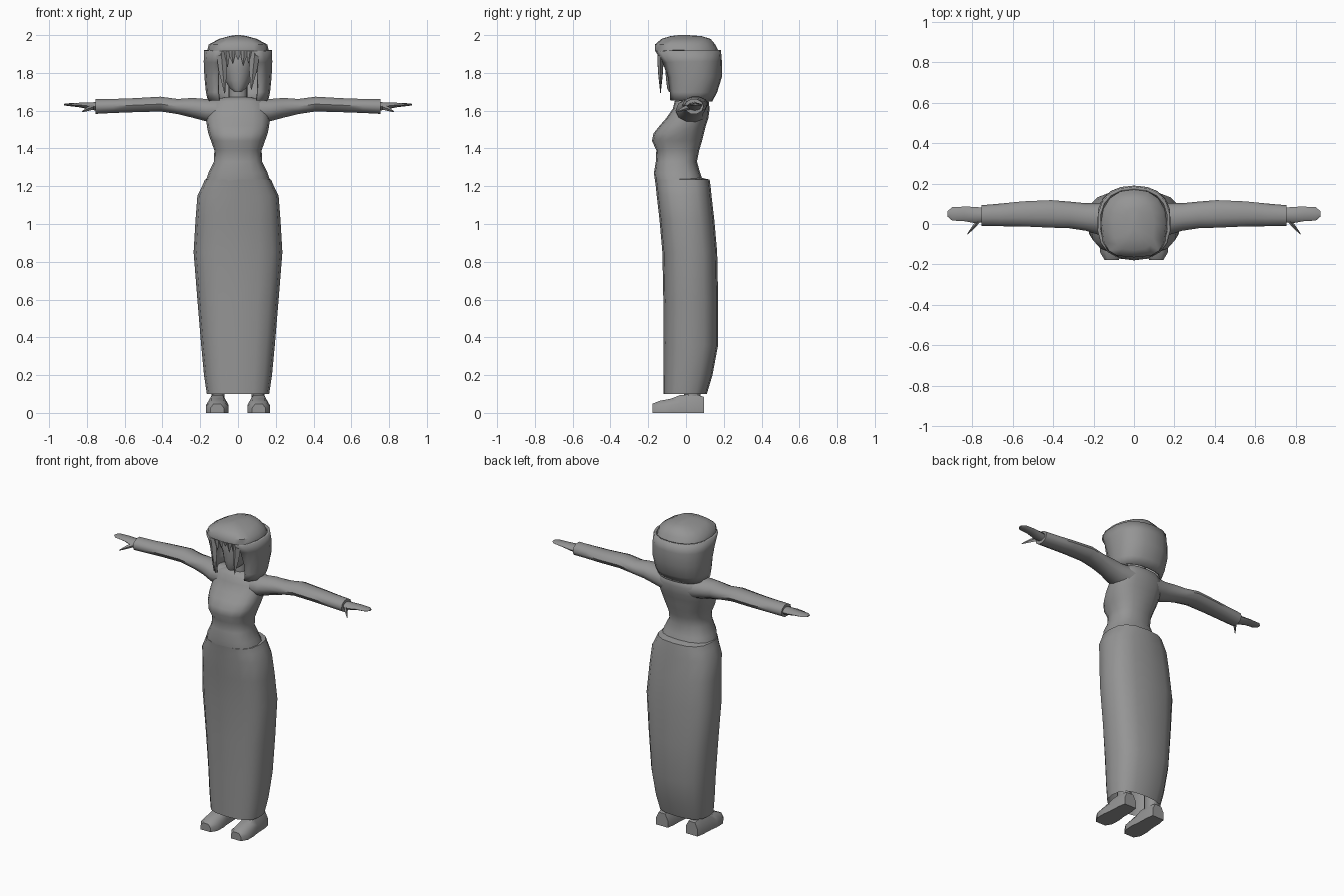
import bpy, bmesh, math
from mathutils import Vector

grey = bpy.data.materials.new("mid grey")
grey.diffuse_color = (0.3, 0.3, 0.3, 1)


def finish(name, bm, angle=50):
    bmesh.ops.recalc_face_normals(bm, faces=bm.faces)
    me = bpy.data.meshes.new(name)
    bm.to_mesh(me)
    bm.free()
    me.materials.append(grey)
    ob = bpy.data.objects.new(name, me)
    bpy.context.collection.objects.link(ob)
    bpy.ops.object.select_all(action='DESELECT')
    ob.select_set(True)
    bpy.context.view_layer.objects.active = ob
    bpy.ops.object.shade_smooth_by_angle(angle=math.radians(angle))
    return ob


def loft(name, rings, cap0=True, cap1=True, closed=True, angle=50):
    bm = bmesh.new()
    vs = [[bm.verts.new(p) for p in r] for r in rings]
    n = len(rings[0])
    for a, b in zip(vs, vs[1:]):
        for i in range(n if closed else n - 1):
            j = (i + 1) % n
            bm.faces.new((a[i], a[j], b[j], b[i]))
    if cap0:
        bm.faces.new(vs[0])
    if cap1:
        bm.faces.new(vs[-1])
    return finish(name, bm, angle)


def spow(v, e):
    return math.copysign(abs(v) ** e, v)


def level(z, hw, yf, yb, n=16, ef=0.8, eb=0.8, gap=0):
    """Horizontal ring; gap is the half-angle left open at the front."""
    pts, yc = [], (yf + yb) / 2
    for i in range(n):
        t = (gap + (2 * math.pi - 2 * gap) * i / (n - 1)) if gap else 2 * math.pi * i / n
        c, s = math.cos(t), math.sin(t)
        e = ef if c > 0 else eb
        pts.append((hw * spow(s, e), yc - (yb - yf) / 2 * spow(c, e), z))
    return pts


def section(x, yc, zc, ry, rz, n=10):
    """Ring across the arm."""
    return [(x, yc + ry * math.cos(2 * math.pi * i / n),
             zc + rz * math.sin(2 * math.pi * i / n)) for i in range(n)]


def spike(name, root, tip, w, d):
    """Tapering three-sided strand."""
    a, b = Vector(root), Vector(tip)
    m = a.lerp(b, 0.5)
    rings = []
    for p, k in ((a, 1), (m, 0.75), (b, 0.06)):
        rings.append([p + Vector((-w * k, 0, 0)), p + Vector((0, -d * k, 0)),
                      p + Vector((w * k, 0, 0)), p + Vector((0, d * k, 0))])
    return loft(name, rings)


# Long skirt, open at the hem, with a ledge at the hips
loft("skirt", [level(*r, ef=0.75, eb=0.75) for r in (
    (0.10, 0.165, -0.12, 0.11), (0.20, 0.18, -0.12, 0.14), (0.36, 0.195, -0.12, 0.17),
    (0.60, 0.215, -0.12, 0.17), (0.85, 0.235, -0.125, 0.165), (1.02, 0.225, -0.14, 0.15),
    (1.15, 0.215, -0.155, 0.135), (1.20, 0.19, -0.16, 0.13), (1.235, 0.175, -0.165, 0.125),
    (1.245, 0.14, -0.15, 0.08))], cap0=False)

# Bodice with narrow waist and full bust
loft("bodice", [level(*r) for r in (
    (1.20, 0.18, -0.16, 0.10), (1.27, 0.157, -0.17, 0.075), (1.33, 0.128, -0.16, 0.058),
    (1.39, 0.125, -0.157, 0.07), (1.44, 0.143, -0.18, 0.085), (1.48, 0.157, -0.172, 0.095),
    (1.52, 0.165, -0.14, 0.105), (1.56, 0.168, -0.105, 0.118), (1.61, 0.165, -0.07, 0.125),
    (1.65, 0.14, -0.06, 0.12), (1.672, 0.07, -0.03, 0.09))])

# Neck and face
loft("neck", [level(z, 0.05, -0.03, 0.08, 12) for z in (1.63, 1.69, 1.78)])
loft("head", [level(*r, n=14, ef=0.95, eb=0.95) for r in (
    (1.70, 0.02, -0.09, -0.04), (1.72, 0.045, -0.10, 0.04), (1.76, 0.07, -0.105, 0.10),
    (1.82, 0.088, -0.11, 0.13), (1.88, 0.095, -0.11, 0.13), (1.94, 0.085, -0.09, 0.11),
    (1.97, 0.05, -0.05, 0.07))])

# Hair hanging around the face, then the crown above it
hood = [level(*r[:4], n=17, ef=0.75, eb=0.85, gap=r[4]) for r in (
    (1.655, 0.145, -0.085, 0.125, 0.60), (1.70, 0.155, -0.09, 0.15, 0.60),
    (1.78, 0.163, -0.10, 0.175, 0.55), (1.86, 0.167, -0.125, 0.175, 0.50),
    (1.92, 0.166, -0.16, 0.17, 0.40))]
hair = loft("hair_sides", hood, False, False, closed=False)
shell = hair.modifiers.new("thickness", 'SOLIDIFY')
shell.thickness = 0.015
loft("hair_crown", [level(*r, n=16, ef=0.65, eb=0.9) for r in (
    (1.915, 0.164, -0.165, 0.172), (1.95, 0.155, -0.165, 0.155), (1.98, 0.10, -0.13, 0.13),
    (1.995, 0.045, -0.08, 0.08), (2.0, 0.01, -0.04, 0.01))], cap0=False)

# Fringe and long front locks
for i, (x, z) in enumerate(((-0.055, 1.83), (-0.028, 1.85), (0.0, 1.87), (0.028, 1.84), (0.055, 1.85))):
    spike(f"fringe_{i}", (x * 1.2, -0.14, 1.93), (x, -0.13, z), 0.02, 0.01)
for s, z in ((-1, 1.69), (1, 1.71)):
    spike("front_lock", (s * 0.09, -0.135, 1.92), (s * 0.07, -0.135, z), 0.028, 0.018)

for s, side in ((-1, "left"), (1, "right")):
    # Sleeve
    loft(side + "_sleeve", [section(s * x, *r) for x, *r in (
        (0.08, 0.03, 1.595, 0.085, 0.075), (0.17, 0.025, 1.603, 0.080, 0.062),
        (0.24, 0.035, 1.615, 0.068, 0.055), (0.32, 0.045, 1.622, 0.066, 0.042),
        (0.41, 0.05, 1.635, 0.068, 0.041), (0.55, 0.05, 1.629, 0.062, 0.039),
        (0.66, 0.045, 1.625, 0.056, 0.039), (0.755, 0.042, 1.622, 0.051, 0.041))])
    # Flat hand with joined fingers
    loft(side + "_hand", [section(s * x, *r, n=8) for x, *r in (
        (0.74, 0.045, 1.622, 0.035, 0.024), (0.79, 0.045, 1.625, 0.04, 0.018),
        (0.84, 0.05, 1.63, 0.036, 0.012), (0.90, 0.05, 1.632, 0.033, 0.007),
        (0.922, 0.05, 1.632, 0.014, 0.004))])
    # Thumb
    loft(side + "_thumb", [[(s * x, y + dx, z + dz) for dx, dz in
         ((-r, 0), (0, r), (r, 0), (0, -r))] for x, y, z, r in
        ((0.765, 0.02, 1.62, 0.015), (0.795, -0.015, 1.61, 0.012), (0.825, -0.05, 1.595, 0.003))])
    # Lower leg
    loft(side + "_leg", [[(p[0] + s * 0.105, p[1], p[2]) for p in level(z, w, -0.01, b, 10)]
                         for z, w, b in ((0.06, 0.035, 0.075), (0.25, 0.04, 0.09), (0.6, 0.055, 0.10))])
    # Shoe: upright sections from heel to toe
    rings = []
    for y, w, h in ((0.095, 0.042, 0.085), (0.05, 0.05, 0.098), (-0.03, 0.053, 0.095),
                    (-0.08, 0.06, 0.075), (-0.14, 0.058, 0.064), (-0.178, 0.035, 0.048)):
        cx = s * (0.108 + 0.02 * (0.05 - y) * 0.5)
        rings.append([(cx - w, y, 0), (cx + w, y, 0), (cx + w, y, h * 0.55),
                      (cx + w * 0.55, y, h), (cx - w * 0.55, y, h), (cx - w, y, h * 0.55)])
    loft(side + "_shoe", rings)
